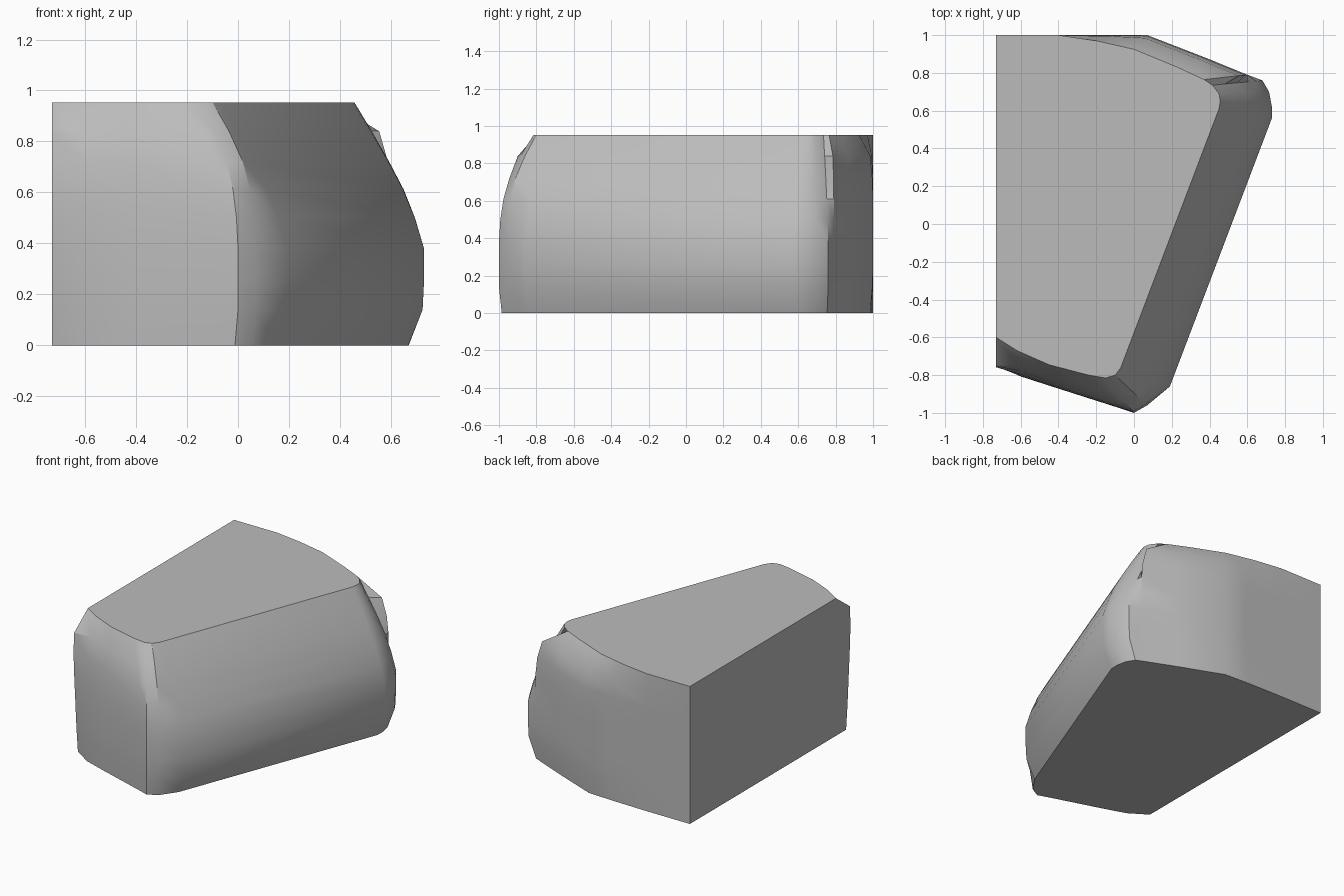
import bpy
import bmesh
import math

cube = bpy.data.objects.get("Cube")
if cube:
    bpy.data.objects.remove(cube, do_unlink=True)


def make_material(name, colour):
    mat = bpy.data.materials.new(name)
    mat.use_nodes = True
    mat.diffuse_color = colour
    mat.node_tree.nodes["Principled BSDF"].inputs["Base Color"].default_value = colour
    return mat


# Matching outlines, as (x, y) at the widest level and at the top, grouped by wall
LEFT = -0.73
OUTLINE = {
    "back_end": [((LEFT, 1), (LEFT, 1)), ((-0.4, 1), (-0.42, 1))],
    "back": [((-0.1, 1), (-0.2, 0.97)), ((0.07, 1), (0, 0.925)),
             ((0.38, 0.88), (0.23, 0.83)), ((0.6, 0.79), (0.37, 0.765))],
    "side": [((0.68, 0.76), (0.415, 0.735)), ((0.715, 0.7), (0.45, 0.69)),
             ((0.73, 0.62), (0.457, 0.65)), ((0.73, 0.56), (0.45, 0.61)),
             ((0.19, -0.86), (-0.07, -0.76))],
    "tip": [((0.07, -0.96), (-0.1, -0.8)), ((0, -1), (-0.15, -0.815))],
    "front": [((-0.06, -0.98), (-0.24, -0.8)), ((-0.42, -0.865), (-0.45, -0.745)),
              ((-0.6, -0.807), (-0.62, -0.67))],
    "front_end": [((LEFT, -0.765), (LEFT, -0.6))],
}

# How far each wall leans from the widest outline to the top one, level by level
LEVELS = [0, 0.14, 0.25, 0.38, 0.5, 0.61, 0.72, 0.84, 0.953]
LEAN = {
    "back_end": [0] * len(LEVELS),
    "back": [0.2, 0.05, 0, 0, 0, 0, 0.05, 0.2, 1],
    "side": [0.22, 0.02, 0, 0, 0.13, 0.29, 0.5, 0.75, 1],
    "tip": [0.08, 0, 0, 0, 0.04, 0.13, 0.3, 0.62, 1],
    "front": [0.1, 0.03, 0, 0, 0.02, 0.08, 0.2, 0.45, 1],
    "front_end": [0.33, 0.25, 0.2, 0.15, 0.1, 0.06, 0.04, 0.08, 1],
}


def ring(bm, level):
    verts = []
    for wall, pairs in OUTLINE.items():
        f = LEAN[wall][level]
        for wide, top in pairs:
            x, y = (a + (b - a) * f for a, b in zip(wide, top))
            verts.append(bm.verts.new((x, y, LEVELS[level])))
    return verts


# Tapered block lofted through the levels, with flat top, base and left end
bm = bmesh.new()
rings = [ring(bm, i) for i in range(len(LEVELS))]
for low, high in zip(rings, rings[1:]):
    for i in range(len(low)):
        j = (i + 1) % len(low)
        bm.faces.new((low[i], low[j], high[j], high[i]))
bm.faces.new(rings[0])
bm.faces.new(rings[-1])
bmesh.ops.recalc_face_normals(bm, faces=bm.faces)
mesh = bpy.data.meshes.new("rounded_block")
bm.to_mesh(mesh)
bm.free()

block = bpy.data.objects.new("rounded_block", mesh)
bpy.context.collection.objects.link(block)
mesh.materials.append(make_material("plain grey", (0.5, 0.5, 0.5, 1)))
bpy.ops.object.select_all(action="DESELECT")
block.select_set(True)
bpy.context.view_layer.objects.active = block
bpy.ops.object.shade_smooth_by_angle(angle=math.radians(32))
